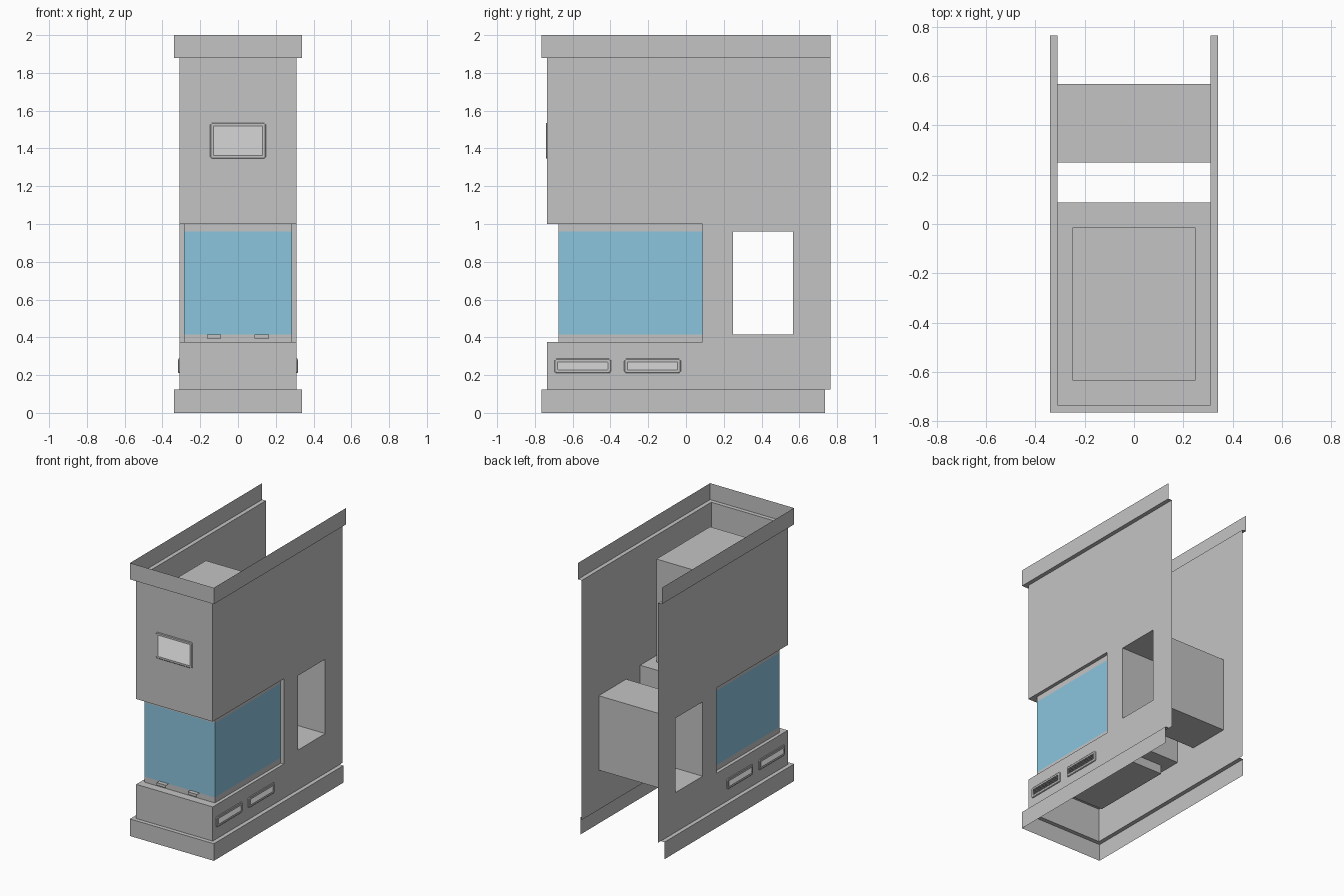
import bpy
import bmesh
import math
from mathutils import Matrix, Vector

cube = bpy.data.objects.get("Cube")
if cube:
    bpy.data.objects.remove(cube, do_unlink=True)


def make_material(name, rgb):
    mat = bpy.data.materials.new(name)
    mat.use_nodes = True
    color = (*rgb, 1.0)
    mat.diffuse_color = color
    mat.node_tree.nodes["Principled BSDF"].inputs["Base Color"].default_value = color
    return mat


GREY = make_material("light grey", (0.55, 0.55, 0.55))
GLASS = make_material("blue glass", (0.26, 0.56, 0.73))


def rect(bm, axis, pos, a, b, side=1):
    """Rectangle across one axis; a and b are its ranges on the other two."""
    verts = []
    for u, v in ((a[0], b[0]), (a[1], b[0]), (a[1], b[1]), (a[0], b[1])):
        co = [u, v]
        co.insert(axis, pos)
        verts.append(bm.verts.new(co))
    face = bm.faces.new(verts)
    face.normal_update()
    if face.normal[axis] * side < 0:
        face.normal_flip()
    return face


def box(bm, xs, ys, zs):
    for i in (0, 1):
        side = 2 * i - 1
        rect(bm, 0, xs[i], ys, zs, side)
        rect(bm, 1, ys[i], xs, zs, side)
        rect(bm, 2, zs[i], xs, ys, side)


def finish(bm, name, mat=GREY, matrix=None):
    bmesh.ops.remove_doubles(bm, verts=bm.verts, dist=0.0001)
    if matrix:
        bm.transform(matrix)
    mesh = bpy.data.meshes.new(name)
    bm.to_mesh(mesh)
    bm.free()
    mesh.materials.append(mat)
    obj = bpy.data.objects.new(name, mesh)
    bpy.context.scene.collection.objects.link(obj)
    return obj


# Main measures
W, TRIM_W = 0.31, 0.34
FRONT, TRIM_FRONT, BACK = -0.735, -0.765, 0.765
FIRE_BACK = 0.087
LOW, SILL, HEAD, SOFFIT, HIGH = 0.375, 0.415, 0.96, 1.0, 1.88
BASE = 0.125
NICHE = (0.25, 0.567)

# Side walls, with the corner opening and the niche opening left out
ys = [FRONT, FIRE_BACK, *NICHE, BACK]
zs = [BASE, LOW, SILL, HEAD, SOFFIT, HIGH]
openings = {(0, 1), (0, 2), (0, 3), (2, 2)}
for name, s in (("left_wall", 1), ("right_wall", -1)):
    bm = bmesh.new()
    for i in range(len(ys) - 1):
        for j in range(len(zs) - 1):
            if (i, j) not in openings:
                rect(bm, 0, s * W, ys[i:i + 2], zs[j:j + 2], s)
    bmesh.ops.remove_doubles(bm, verts=bm.verts, dist=0.0001)
    bmesh.ops.dissolve_limit(bm, angle_limit=0.01, verts=bm.verts, edges=bm.edges)
    finish(bm, name)

# Front walls above and below the fire
for name, z in (("chimney_breast", (SOFFIT, HIGH)), ("lower_front", (BASE, LOW))):
    bm = bmesh.new()
    rect(bm, 1, FRONT, (-W, W), z, -1)
    finish(bm, name)

# Projecting bands at top and bottom, each with its ledge
for name, z, ledge, up, end in (("top_band", (HIGH, 2.0), HIGH, -1, BACK),
                                ("base_band", (0.0, BASE), BASE, 1, 0.735)):
    bm = bmesh.new()
    rect(bm, 1, TRIM_FRONT, (-TRIM_W, TRIM_W), z, -1)
    rect(bm, 2, ledge, (-TRIM_W, TRIM_W), (TRIM_FRONT, FRONT), up)
    for s in (-1, 1):
        rect(bm, 0, s * TRIM_W, (TRIM_FRONT, end), z, s)
        rect(bm, 2, ledge, sorted((s * W, s * TRIM_W)), (FRONT, end), up)
    finish(bm, name)

# Fire chamber: hearth, soffit and back
bm = bmesh.new()
rect(bm, 2, LOW, (-W, W), (FRONT, FIRE_BACK), 1)
rect(bm, 2, SOFFIT, (-W, W), (FRONT, FIRE_BACK), -1)
rect(bm, 1, FIRE_BACK, (-W, W), (LOW, SOFFIT), -1)
finish(bm, "fire_chamber")

# Three-sided glazing with a rail above and below
PANE_X, PANE_Y = 0.285, -0.675
for name, z, mat in (("lower_rail", (LOW, SILL), GREY),
                     ("window_glass", (SILL, HEAD), GLASS),
                     ("upper_rail", (HEAD, SOFFIT), GREY)):
    bm = bmesh.new()
    rect(bm, 1, PANE_Y, (-PANE_X, PANE_X), z, -1)
    for s in (-1, 1):
        rect(bm, 0, s * PANE_X, (PANE_Y, FIRE_BACK), z, s)
    finish(bm, name, mat)

# Heater body rising inside the breast and dropping below the hearth
for name, z in (("flue_box", (SOFFIT, 1.755)), ("heater_bottom", (0.31, LOW))):
    bm = bmesh.new()
    box(bm, (-0.25, 0.25), (-0.635, -0.015), z)
    finish(bm, name)

# Niche running through from side to side
bm = bmesh.new()
for i in (0, 1):
    rect(bm, 1, NICHE[i], (-W, W), (SILL, HEAD), 1 - 2 * i)
    rect(bm, 2, (SILL, HEAD)[i], (-W, W), NICHE, 1 - 2 * i)
finish(bm, "log_niche")

# Small door handles: a flat tab with a turned-down lip
for name, x in (("left_handle", 0.125), ("right_handle", -0.127)):
    bm = bmesh.new()
    span = (x - 0.038, x + 0.038)
    rect(bm, 2, SILL, span, (-0.705, PANE_Y), 1)
    rect(bm, 1, -0.705, span, (0.395, SILL), -1)
    finish(bm, name)


def rounded_ring(bm, w, h, r, depth, steps=3):
    verts = []
    for q, (sx, sz) in enumerate(((1, 1), (-1, 1), (-1, -1), (1, -1))):
        for k in range(steps + 1):
            a = math.pi / 2 * (q + k / steps)
            verts.append(bm.verts.new((sx * (w / 2 - r) + r * math.cos(a), -depth,
                                       sz * (h / 2 - r) + r * math.sin(a))))
    return verts


def vent(name, centre, w, h, border, turn):
    """Rounded frame around a stack of sloping slats."""
    matrix = Matrix.Translation(Vector(centre)) @ Matrix.Rotation(math.radians(turn), 4, 'Z')
    bm = bmesh.new()
    rings = [rounded_ring(bm, w - 2 * i, h - 2 * i, r, d) for i, r, d in
             ((0, 0.012, 0), (0, 0.012, 0.004), (0.004, 0.009, 0.007),
              (border, 0.003, 0.007), (border, 0.003, 0))]
    for a, b in zip(rings, rings[1:]):
        for k in range(len(a)):
            n = (k + 1) % len(a)
            bm.faces.new((a[k], a[n], b[n], b[k]))
    finish(bm, name + "_frame", GREY, matrix)

    bm = bmesh.new()
    half, tall = w / 2 - border, h - 2 * border
    count = round(tall / 0.008)
    pitch = tall / count
    for k in range(count):
        z = k * pitch - tall / 2
        path = ((0.001, z), (0.007, z), (0.001, z + pitch))
        rows = [[bm.verts.new((x, -d, v)) for x in (-half, half)] for d, v in path]
        for p, q in zip(rows, rows[1:]):
            bm.faces.new((p[0], p[1], q[1], q[0]))
    finish(bm, name + "_slats", GREY, matrix)


# Warm air vent on the breast and intake vents on both sides
vent("breast_vent", (0, FRONT, 1.441), 0.295, 0.19, 0.017, 0)
for label, s in (("left", 1), ("right", -1)):
    for place, y in (("front", -0.547), ("rear", -0.177)):
        vent(f"{label}_{place}_vent", (s * W, y, 0.249), 0.3, 0.076, 0.017, 90 * s)
